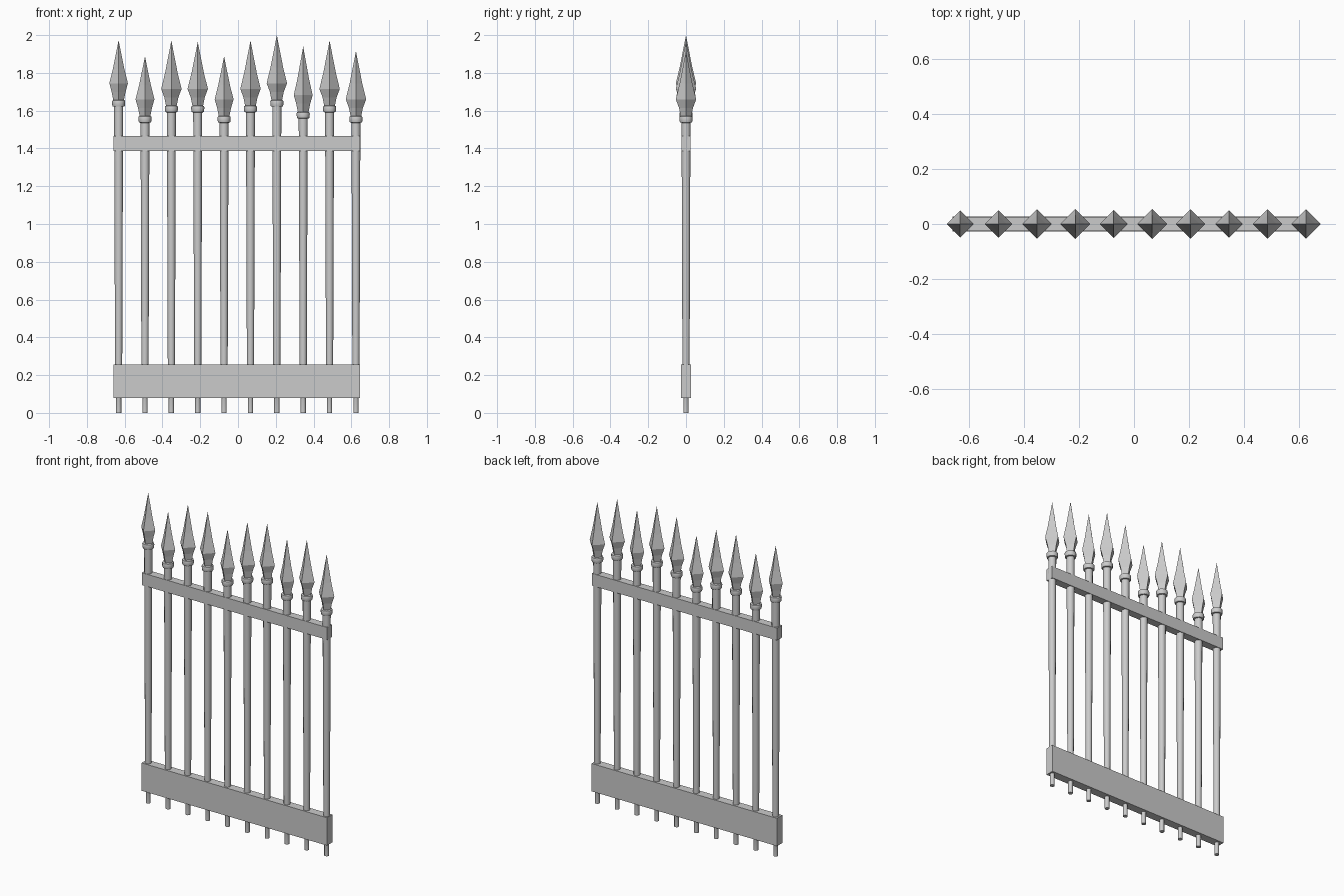
import bpy, bmesh, math

if "Cube" in bpy.data.objects:
    bpy.data.objects.remove(bpy.data.objects["Cube"])


def lathe(name, x, profile, sides, turn=0.0, smooth=False):
    """Revolve (radius, z) points around the vertical axis at x; radius 0 makes a tip."""
    bm = bmesh.new()
    rings = []
    for r, z in profile:
        if r == 0:
            rings.append([bm.verts.new((0, 0, z))])
        else:
            rings.append([bm.verts.new((r * math.cos(turn + 2 * math.pi * i / sides),
                                        r * math.sin(turn + 2 * math.pi * i / sides), z))
                          for i in range(sides)])
    for a, b in zip(rings, rings[1:]):
        for i in range(sides):
            j = (i + 1) % sides
            if len(b) == 1:
                bm.faces.new((a[i], a[j], b[0]))
            else:
                bm.faces.new((a[i], a[j], b[j], b[i]))
    for ring in (rings[0], rings[-1]):
        if len(ring) > 1:
            bm.faces.new(ring)
    bmesh.ops.recalc_face_normals(bm, faces=bm.faces)
    me = bpy.data.meshes.new(name)
    bm.to_mesh(me)
    bm.free()
    ob = bpy.data.objects.new(name, me)
    ob.location.x = x
    bpy.context.collection.objects.link(ob)
    if smooth:
        bpy.ops.object.select_all(action='DESELECT')
        ob.select_set(True)
        bpy.context.view_layer.objects.active = ob
        bpy.ops.object.shade_smooth_by_angle(angle=math.radians(40))
    return ob


def rail(name, z0, z1, depth):
    bpy.ops.mesh.primitive_cube_add(size=1, location=(-0.007, 0, (z0 + z1) / 2))
    ob = bpy.context.object
    ob.name = name
    ob.scale = (1.306, depth, z1 - z0)


# Rails
rail("lower_rail", 0.078, 0.255, 0.054)
rail("upper_rail", 1.387, 1.465, 0.05)

# Per picket: widest height of the spear head, tip height, head half width
pickets = [(1.745, 1.973, .049), (1.66, 1.888, .05), (1.715, 1.971, .054),
           (1.715, 1.963, .054), (1.66, 1.888, .05), (1.715, 1.971, .054),
           (1.745, 2.0, .054), (1.682, 1.94, .05), (1.715, 1.971, .054),
           (1.66, 1.915, .054)]

for i, (zc, tip, w) in enumerate(pickets):
    x = -0.632 + i * 0.1396
    # Tapered bar with a thinner foot
    lathe(f"bar_{i + 1}", x, [(.014, 0), (.014, .15), (.019, .16), (.019, .255),
                              (.023, 1.39), (.024, zc - .115)], 12, smooth=True)
    # Rounded collar
    lathe(f"collar_{i + 1}", x, [(.025, zc - .124), (.032, zc - .122), (.034, zc - .114),
                                 (.035, zc - .098), (.033, zc - .091), (.026, zc - .088)],
          12, smooth=True)
    # Four-sided spear head
    lathe(f"spear_head_{i + 1}", x, [(.027, zc - .095), (.037, zc - .045), (w, zc),
                                     (w * .62, zc + (tip - zc) * .33), (0, tip)], 4)
